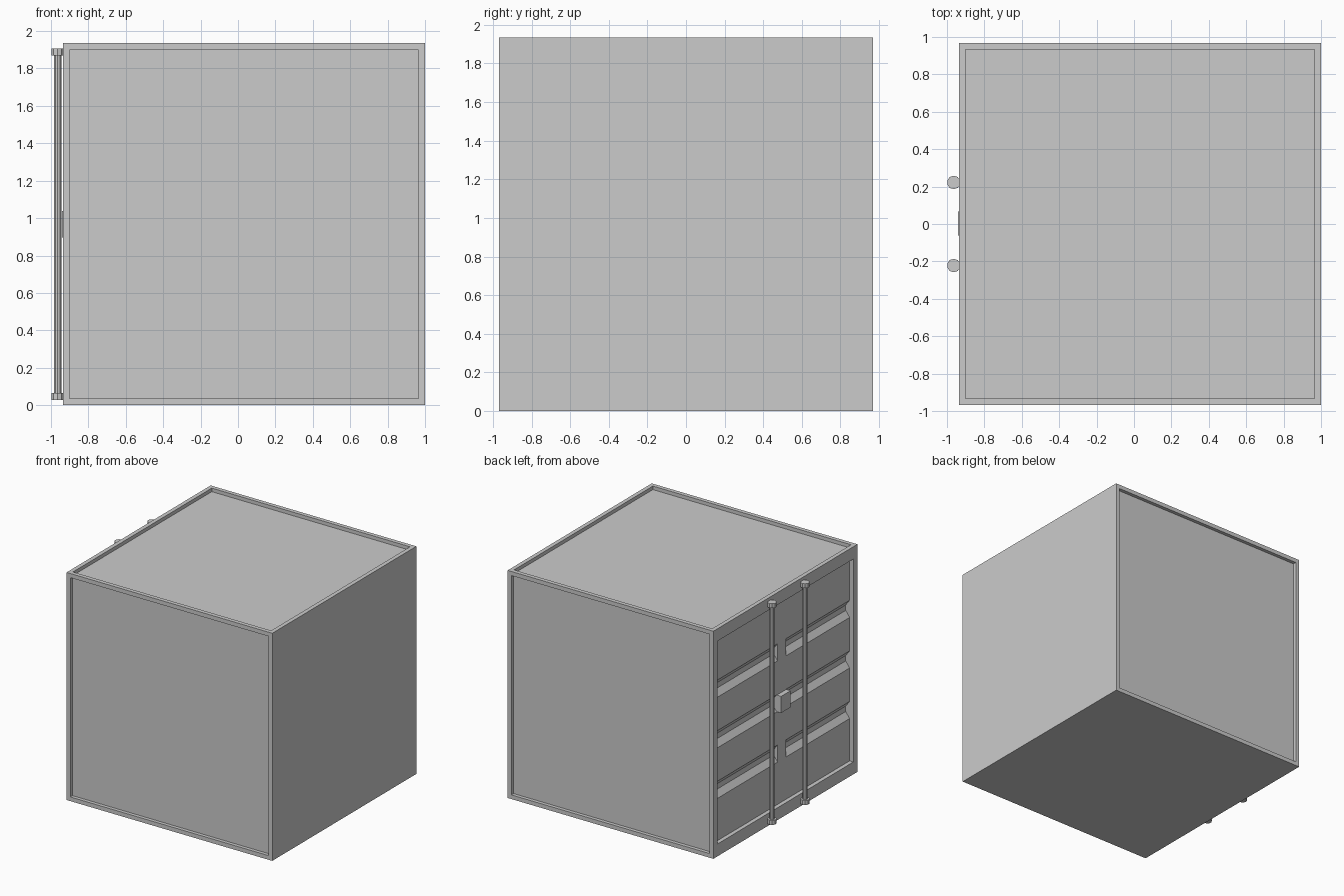
import bpy, bmesh
from mathutils import Vector

if "Cube" in bpy.data.objects:
    bpy.data.objects.remove(bpy.data.objects["Cube"])

X0, X1, HY, H = -0.935, 1.0, 0.968, 1.935   # body extents
MID = H / 2


def new_object(name, bm):
    bmesh.ops.recalc_face_normals(bm, faces=bm.faces)
    mesh = bpy.data.meshes.new(name)
    bm.to_mesh(mesh)
    bm.free()
    ob = bpy.data.objects.new(name, mesh)
    bpy.context.collection.objects.link(ob)
    return ob


def add_box(bm, lo, hi):
    verts = bmesh.ops.create_cube(bm, size=1)["verts"]
    lo, hi = Vector(lo), Vector(hi)
    for v in verts:
        v.co = (lo + hi) / 2 + v.co * (hi - lo)


def add_prism(bm, profile, y0, y1):
    """Extrude an x-z profile along y."""
    face = bm.faces.new([bm.verts.new((x, y0, z)) for x, z in profile])
    ext = bmesh.ops.extrude_face_region(bm, geom=[face])
    verts = [g for g in ext["geom"] if isinstance(g, bmesh.types.BMVert)]
    bmesh.ops.translate(bm, verts=verts, vec=(0, y1 - y0, 0))


def cut(ob, cutter):
    cutter.hide_render = True
    mod = ob.modifiers.new("cut", "BOOLEAN")
    mod.operation = "DIFFERENCE"
    mod.solver = "EXACT"
    mod.object = cutter
    bpy.context.view_layer.objects.active = ob
    bpy.ops.object.modifier_apply(modifier=mod.name)
    bpy.data.objects.remove(cutter)


# Container body with recessed panels on front, back and roof
bm = bmesh.new()
add_box(bm, (X0, -HY, 0), (X1, HY, H))
bm.normal_update()
panels = [f for f in bm.faces if abs(f.normal.y) > 0.9 or f.normal.z > 0.9]
for f in panels:
    normal = f.normal.copy()
    bmesh.ops.inset_individual(bm, faces=[f], thickness=0.05)
    ext = bmesh.ops.extrude_discrete_faces(bm, faces=[f])
    for v in ext["faces"][0].verts:
        v.co -= normal * 0.03
body = new_object("container_body", bm)

# Door recess on the left side
bm = bmesh.new()
add_box(bm, (X0 - 0.1, -0.913, 0.105), (X0 + 0.035, 0.913, H - 0.105))
cut(body, new_object("door_recess_cutter", bm))

# Horizontal pressed grooves, three per door leaf
bm = bmesh.new()
panel, floor = X0 + 0.035, X0 + 0.072
for zc in (MID - 0.43, MID, MID + 0.43):
    profile = [(panel - 0.015, zc - 0.073), (panel, zc - 0.073), (floor, zc - 0.023),
               (floor, zc + 0.023), (panel, zc + 0.073), (panel - 0.015, zc + 0.073)]
    for side in (-1, 1):
        add_prism(bm, profile, side * 0.055, side * 0.913)
cut(body, new_object("door_groove_cutter", bm))


# Locking rods with end caps
def cylinder(name, x, y, z0, z1, r, sides=10):
    bpy.ops.mesh.primitive_cylinder_add(vertices=sides, radius=r, depth=z1 - z0,
                                        location=(x, y, (z0 + z1) / 2))
    bpy.context.object.name = name


for label, y in (("front", -0.222), ("back", 0.222)):
    cylinder(label + "_lock_rod", -0.964, y, 0.05, H - 0.05, 0.021)
    cylinder(label + "_rod_bottom_cap", -0.964, y, 0.027, 0.065, 0.036)
    cylinder(label + "_rod_top_cap", -0.964, y, H - 0.065, H - 0.027, 0.036)

# Lock box between the doors
bm = bmesh.new()
add_box(bm, (-0.941, -0.062, 0.897), (floor, 0.066, 1.038))
new_object("lock_box", bm)
